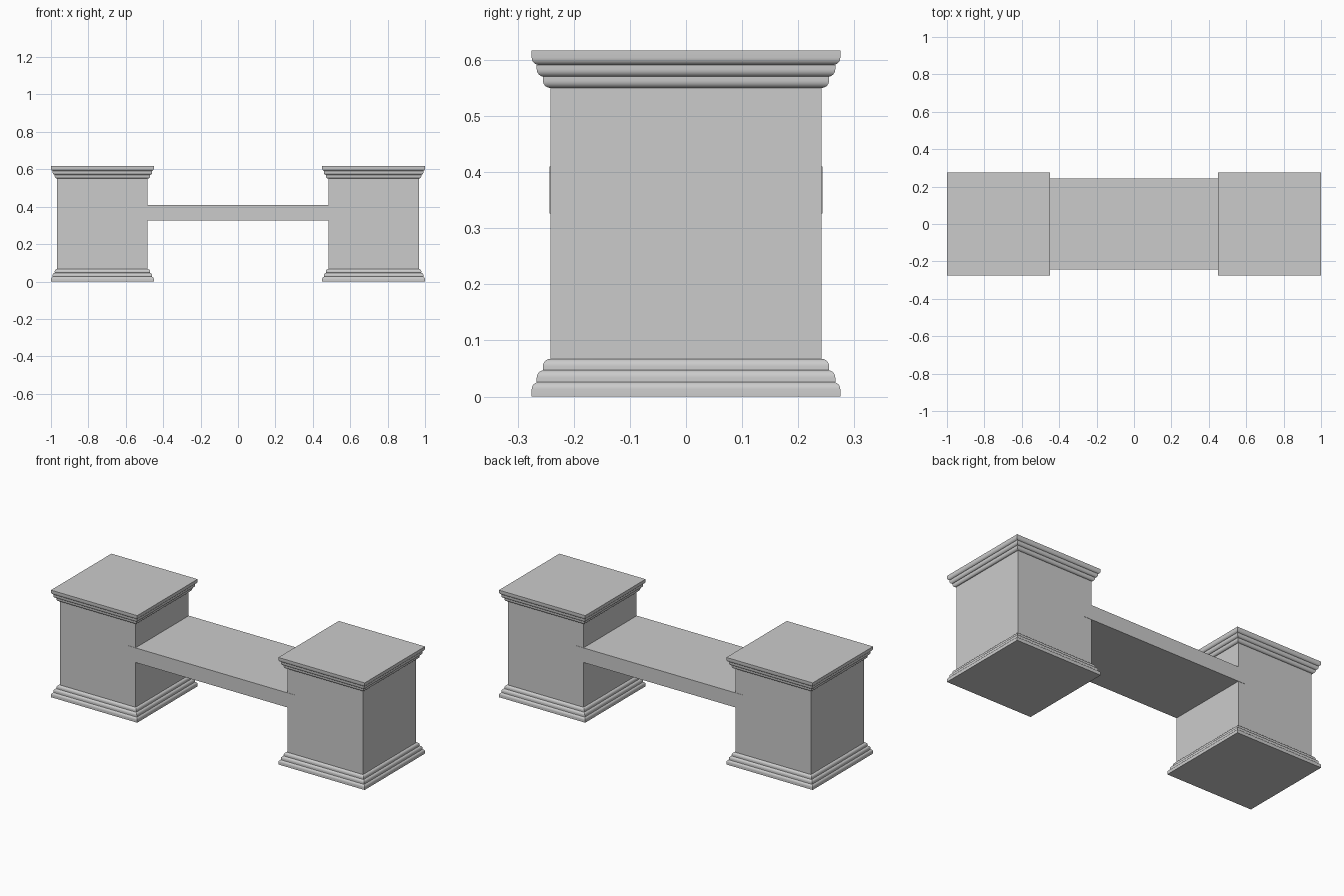
import bpy, bmesh, math

if "Cube" in bpy.data.objects:
    bpy.data.objects.remove(bpy.data.objects["Cube"])

H, BODY = 0.617, 0.242
# moulding tiers: half width, bottom z, top z
TIERS = [(0.275, 0.0, 0.026), (0.266, 0.026, 0.047), (0.255, 0.047, 0.067)]
R = 0.013


def moulding_profile():
    pts = []
    for w, z0, z1 in TIERS:
        pts.append((w, z0))
        for i in range(7):
            a = math.pi / 2 * i / 6
            pts.append((w - R + R * math.cos(a), z1 - R + R * math.sin(a)))
    pts.append((BODY - 0.0005, TIERS[-1][2]))
    return pts


def add_mesh(name, bm):
    bmesh.ops.recalc_face_normals(bm, faces=bm.faces)
    me = bpy.data.meshes.new(name)
    bm.to_mesh(me)
    bm.free()
    ob = bpy.data.objects.new(name, me)
    bpy.context.collection.objects.link(ob)
    return ob


def pillar(name, x):
    # square rings swept up a stepped profile, base mirrored to the cap
    base = moulding_profile()
    prof = base + [(w, H - z) for w, z in reversed(base)]
    bm = bmesh.new()
    rings = [[bm.verts.new((sx * w, sy * w, z))
              for sx, sy in ((-1, -1), (1, -1), (1, 1), (-1, 1))] for w, z in prof]
    for a, b in zip(rings, rings[1:]):
        for i in range(4):
            j = (i + 1) % 4
            bm.faces.new((a[i], a[j], b[j], b[i]))
    bm.faces.new(rings[0][::-1])
    bm.faces.new(rings[-1])
    ob = add_mesh(name, bm)
    ob.location.x = x
    bpy.ops.object.select_all(action='DESELECT')
    ob.select_set(True)
    bpy.context.view_layer.objects.active = ob
    bpy.ops.object.shade_smooth_by_angle(angle=math.radians(30))


# two end pillars
pillar("left_pillar", -0.725)
pillar("right_pillar", 0.725)

# seat slab let into both pillars
bm = bmesh.new()
bmesh.ops.create_cube(bm, size=1)
bmesh.ops.scale(bm, vec=(1.06, 0.486, 0.084), verts=bm.verts)
add_mesh("seat_slab", bm).location.z = 0.368
